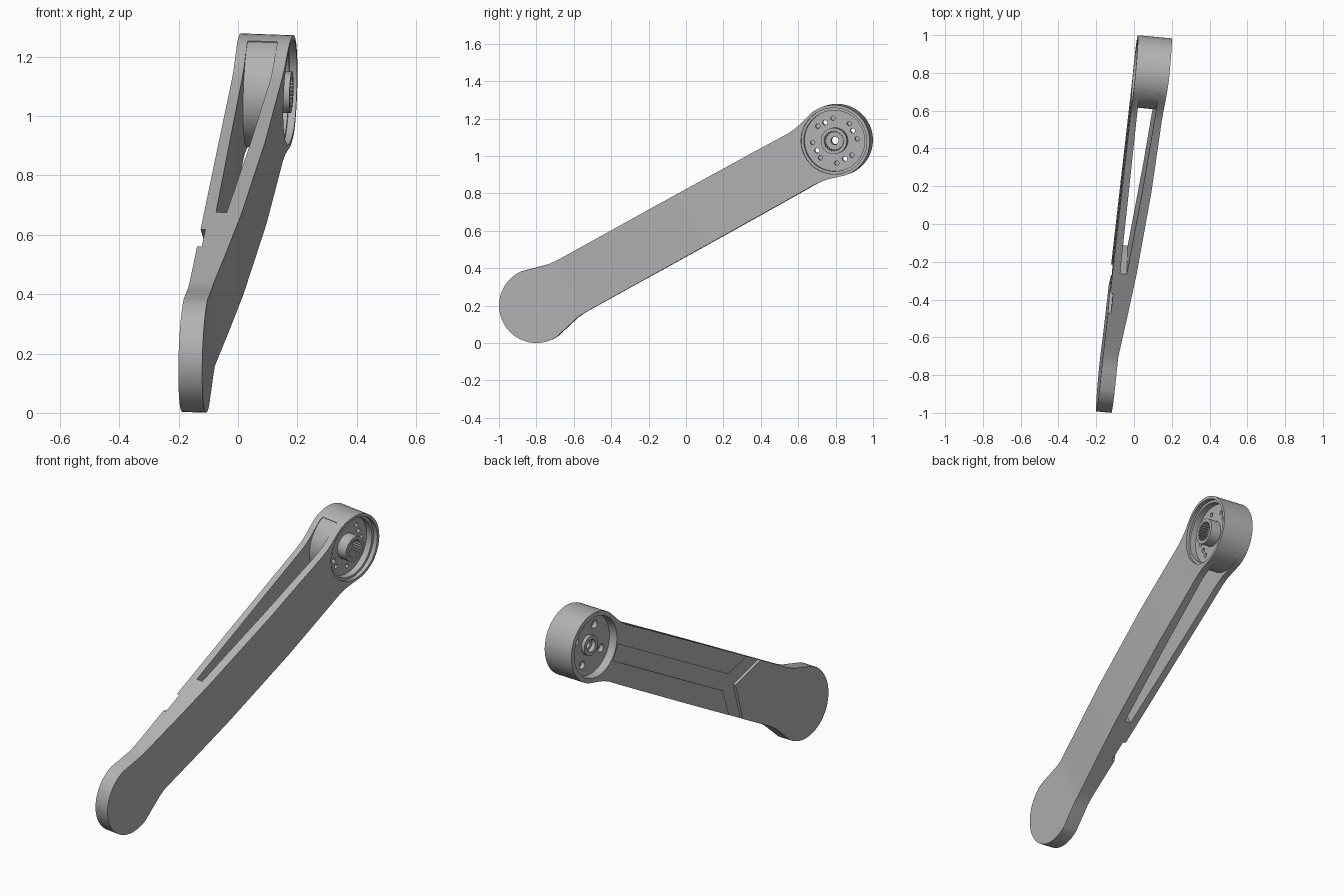
import bpy, bmesh
from math import sin, cos, pi, radians
from mathutils import Matrix, Vector

default = bpy.data.objects.get("Cube")
if default:
    bpy.data.objects.remove(default, do_unlink=True)

metal = bpy.data.materials.new("grey metal")
metal.use_nodes = True
GREY = (0.45, 0.45, 0.45, 1)
metal.diffuse_color = GREY
metal.node_tree.nodes["Principled BSDF"].inputs["Base Color"].default_value = GREY

# Arm frame: u runs from foot to hub, v across the arm, w through its thickness
HUB = 1.837
FOOT_R, HUB_R = 0.2, 0.193


def make_object(name, bm):
    bmesh.ops.recalc_face_normals(bm, faces=bm.faces)
    mesh = bpy.data.meshes.new(name)
    bm.to_mesh(mesh)
    bm.free()
    mesh.materials.append(metal)
    obj = bpy.data.objects.new(name, mesh)
    bpy.context.collection.objects.link(obj)
    return obj


def loft(name, stations):
    """Box-section solid through stations of (u, half width, w low, w high)."""
    bm = bmesh.new()
    rings = [[bm.verts.new(p) for p in ((u, -h, lo), (u, h, lo), (u, h, hi), (u, -h, hi))]
             for u, h, lo, hi in stations]
    for a, b in zip(rings, rings[1:]):
        for i in range(4):
            j = (i + 1) % 4
            bm.faces.new((a[i], a[j], b[j], b[i]))
    bm.faces.new(rings[0])
    bm.faces.new(rings[-1])
    return make_object(name, bm)


def prism(name, points, low, high):
    bm = bmesh.new()
    bottom = [bm.verts.new((u, v, low)) for u, v in points]
    top = [bm.verts.new((u, v, high)) for u, v in points]
    bm.faces.new(bottom)
    bm.faces.new(top)
    n = len(points)
    for i in range(n):
        j = (i + 1) % n
        bm.faces.new((bottom[i], bottom[j], top[j], top[i]))
    return make_object(name, bm)


def disc(name, radius, low, high, sides=64, centre=(HUB, 0), tooth=0):
    pts = []
    for i in range(sides):
        a = 2 * pi * i / sides
        r = radius - tooth * (i // 2 % 2)
        pts.append((centre[0] + r * cos(a), centre[1] + r * sin(a)))
    return prism(name, pts, low, high)


def combine(target, other, operation="DIFFERENCE"):
    mod = target.modifiers.new("combine", "BOOLEAN")
    mod.operation = operation
    mod.solver = "EXACT"
    mod.object = other
    bpy.context.view_layer.objects.active = target
    bpy.ops.object.modifier_apply(modifier=mod.name)
    bpy.data.objects.remove(other, do_unlink=True)


def outer_w(u):
    """Height of the bowed outer face along the arm."""
    curve = [(-1, 0.08), (0.2, 0.081), (0.45, 0.105), (0.7, 0.127), (1.2, 0.156),
             (1.64, 0.168), (1.9, 0.18), (3, 0.18)]
    for (u0, w0), (u1, w1) in zip(curve, curve[1:]):
        if u <= u1:
            return w0 + (w1 - w0) * (u - u0) / (u1 - u0)


# Arm: round foot, straight shank, round hub
outline = [(-FOOT_R * cos(radians(a)), FOOT_R * sin(radians(a))) for a in range(4, 100, 6)]
outline += [(0.12, 0.173), (0.16, 0.163), (0.2, 0.159), (0.25, 0.158), (0.45, 0.158),
            (0.7, 0.158), (0.95, 0.158), (1.2, 0.157), (1.42, 0.156), (1.64, 0.154),
            (1.69, 0.159), (1.73, 0.169), (1.77, 0.181)]
outline += [(HUB - HUB_R * cos(radians(a)), HUB_R * sin(radians(a))) for a in range(80, 180, 6)]
arm = loft("crank_arm", [(u, h, 0, outer_w(u)) for u, h in outline])

# Open slot between the two walls, closed by the hub barrel
combine(arm, loft("slot_cutter", [(0.7, 0.4, 0.04, 0.076), (1.2, 0.4, 0.037, 0.108),
                                  (1.65, 0.4, 0.034, 0.13), (HUB, 0.4, 0.034, 0.135)]))
combine(arm, disc("hub_barrel", HUB_R - 0.004, 0.02, 0.157), "UNION")

# Chevron recess with a central channel on the inner face
half = [(1.66, 0.045), (0.69, 0.045), (0.575, 0.16), (0.535, 0.2), (0.415, 0.2), (0.455, 0.16)]
chevron = half + [(0.6, 0)] + [(u, -v) for u, v in reversed(half)]
combine(arm, prism("chevron_cutter", chevron, -0.05, 0.016))

# Hub pockets on both sides, leaving a web between
combine(arm, disc("outer_lip_cutter", 0.177, 0.155, 0.3))
combine(arm, disc("outer_pocket_cutter", 0.163, 0.12, 0.3))
combine(arm, disc("inner_pocket_cutter", 0.168, -0.1, 0.05))

# Bosses and bores
combine(arm, disc("outer_boss", 0.07, 0.11, 0.179, 48), "UNION")
combine(arm, disc("inner_boss", 0.055, 0.03, 0.07, 48), "UNION")
combine(arm, disc("spline_cutter", 0.054, 0.125, 0.3, 96, tooth=0.007))
combine(arm, disc("inner_bore_cutter", 0.034, -0.1, 0.055, 32))
combine(arm, disc("axle_cutter", 0.021, -0.1, 0.3, 24))

# Four through holes, wider on the inner side, and eight blind holes
for i in range(4):
    a = i * pi / 2
    c = (HUB + 0.11 * cos(a), 0.11 * sin(a))
    combine(arm, disc("bolt_hole_cutter", 0.013, -0.1, 0.3, 16, c))
    combine(arm, disc("bolt_head_cutter", 0.022, -0.1, 0.075, 20, c))
for i in range(8):
    a = radians(-24 + 45 * i)
    c = (HUB + 0.12 * cos(a), 0.12 * sin(a))
    combine(arm, disc("blind_hole_cutter", 0.012, 0.095, 0.3, 16, c))

# Tilt the arm into place
w_axis = Vector((1, -0.095, -0.035)).normalized()
u_axis = Vector((0.183, 1.6, 0.883))
u_axis = (u_axis - w_axis * u_axis.dot(w_axis)).normalized()
v_axis = w_axis.cross(u_axis)
frame = Matrix((u_axis, v_axis, w_axis)).transposed().to_4x4()
arm.data.transform(Matrix.Translation((-0.181, -0.793, 0.203)) @ frame)

bpy.ops.object.select_all(action="DESELECT")
arm.select_set(True)
bpy.context.view_layer.objects.active = arm
bpy.ops.object.shade_smooth_by_angle(angle=radians(30))
